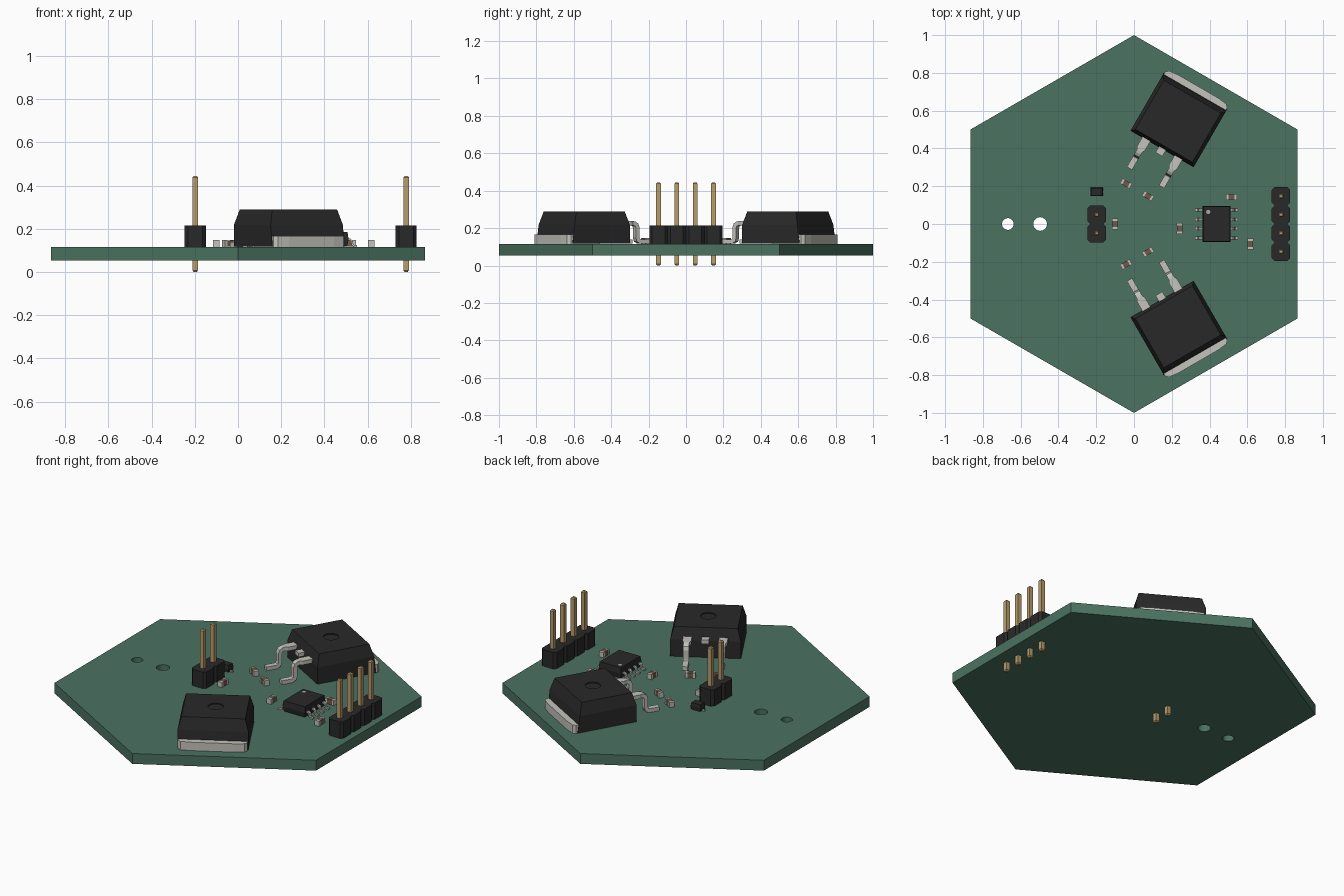
import bpy, bmesh, math
from mathutils import Matrix, Vector

if "Cube" in bpy.data.objects:
    bpy.data.objects.remove(bpy.data.objects["Cube"])

TOP, PITCH = 0.116, 0.098


def material(name, r, g, b):
    m = bpy.data.materials.new(name)
    m.diffuse_color = (r, g, b, 1)
    m.use_nodes = True
    m.node_tree.nodes["Principled BSDF"].inputs["Base Color"].default_value = m.diffuse_color
    return m


GREEN = material("board_green", 0.07, 0.17, 0.12)
BLACK = material("black_plastic", 0.022, 0.022, 0.023)
GOLD = material("gold", 0.48, 0.34, 0.15)
METAL = material("tinned_metal", 0.55, 0.54, 0.50)
BROWN = material("brown_ceramic", 0.16, 0.10, 0.075)
MARK = material("pale_mark", 0.4, 0.4, 0.4)


def loft(bm, rings, M=Matrix()):
    """Join closed rings of equal point count and cap both ends."""
    vs = [[bm.verts.new(M @ Vector(p)) for p in r] for r in rings]
    n = len(vs[0])
    for a, b in zip(vs, vs[1:]):
        for i in range(n):
            bm.faces.new((a[i], a[(i + 1) % n], b[(i + 1) % n], b[i]))
    bm.faces.new(vs[0][::-1])
    bm.faces.new(vs[-1])


def rect(x0, x1, y0, y1, z):
    return [(x0, y0, z), (x1, y0, z), (x1, y1, z), (x0, y1, z)]


def square(x, y, h, z):
    return rect(x - h, x + h, y - h, y + h, z)


def circle(x, y, r, z, n=24):
    return [(x + r * math.cos(math.tau * i / n), y + r * math.sin(math.tau * i / n), z) for i in range(n)]


def prism(bm, pts, z0, z1, M=Matrix()):
    loft(bm, [[(x, y, z) for x, y in pts] for z in (z0, z1)], M)


def ribbon(bm, path, y, t, M=Matrix()):
    """Bent flat lead: path of (x, z, width), thickness t."""
    rings = []
    for i, (x, z, w) in enumerate(path):
        a, b = path[max(i - 1, 0)], path[min(i + 1, len(path) - 1)]
        d = Vector((b[0] - a[0], b[1] - a[1])).normalized() * t / 2
        nx, nz = -d.y, d.x
        rings.append([(x + s * nx, y + k * w / 2, z + s * nz)
                      for s, k in ((1, -1), (1, 1), (-1, 1), (-1, -1))])
    loft(bm, rings, M)


def finish(bm, name, mat):
    bmesh.ops.recalc_face_normals(bm, faces=bm.faces)
    me = bpy.data.meshes.new(name)
    bm.to_mesh(me)
    bm.free()
    me.materials.append(mat)
    ob = bpy.data.objects.new(name, me)
    bpy.context.collection.objects.link(ob)
    return ob


def cut(ob, cutter):
    mod = ob.modifiers.new("cut", 'BOOLEAN')
    mod.operation, mod.solver, mod.object = 'DIFFERENCE', 'EXACT', cutter
    cutter.hide_render = True
    cutter.hide_set(True)


# Hexagonal board with two through holes
bm = bmesh.new()
loft(bm, [[(math.sin(math.tau * i / 6), math.cos(math.tau * i / 6), z) for i in range(6)]
          for z in (0.054, TOP)])
board = finish(bm, "board", GREEN)
bm = bmesh.new()
for x, r in ((-0.668, 0.031), (-0.497, 0.036)):
    loft(bm, [circle(x, 0, r, 0, 32), circle(x, 0, r, 0.2, 32)])
cut(board, finish(bm, "hole_cutter", GREEN))


# Pin headers: notched housings with square pins
def header(name, x, count):
    h, c = PITCH / 2, 0.015
    ys = [(i - (count - 1) / 2) * PITCH for i in range(count)]
    right = [p for y in ys for p in ((h - c, y - h), (h, y - h + c), (h, y + h - c), (h - c, y + h))]
    right = [p for i, p in enumerate(right) if not (i % 4 == 3 and i < len(right) - 1)]
    outline = [(x + a, b) for a, b in right] + [(x - a, b) for a, b in reversed(right)]
    bm = bmesh.new()
    prism(bm, outline, TOP, TOP + PITCH)
    finish(bm, name + "_housing", BLACK)
    bm = bmesh.new()
    for y in ys:
        loft(bm, [square(x, y, r, z) for r, z in
                  ((0.007, 0), (0.0124, 0.007), (0.0124, 0.438), (0.007, 0.445))])
    finish(bm, name + "_pins", GOLD)


header("two_pin_header", -0.198, 2)
header("four_pin_header", 0.778, 4)


# Large power transistors, mirrored front to back
def transistor(name, side):
    M = (Matrix.Diagonal((1, side, 1, 1)) @ Matrix.Rotation(math.radians(60), 4, 'Z')
         @ Matrix.Translation((0, 0.07, 0)))
    bm = bmesh.new()
    loft(bm, [rect(0.418, 0.771, -0.193, 0.193, TOP + 0.002),
              rect(0.418, 0.758, -0.193, 0.193, 0.218),
              rect(0.438, 0.738, -0.174, 0.174, 0.288)], M)
    body = finish(bm, name + "_body", BLACK)
    bm = bmesh.new()
    loft(bm, [circle(0.59, 0, 0.042, z) for z in (0.282, 0.31)], M)
    cut(body, finish(bm, name + "_dimple_cutter", BLACK))
    bm = bmesh.new()
    prism(bm, [(0.6, -0.19), (0.78, -0.19), (0.795, -0.175), (0.801, -0.12),
               (0.801, 0.12), (0.795, 0.175), (0.78, 0.19), (0.6, 0.19)], TOP, 0.166, M)
    finish(bm, name + "_tab", METAL)
    bm = bmesh.new()
    lead = [(0.44, 0.226, 0.048), (0.366, 0.226, 0.048), (0.35, 0.226, 0.032), (0.34, 0.224, 0.032),
            (0.329, 0.217, 0.032), (0.324, 0.203, 0.032), (0.324, 0.15, 0.032),
            (0.319, 0.135, 0.032), (0.306, 0.128, 0.032), (0.243, 0.128, 0.032)]
    for y in (-PITCH, PITCH):
        ribbon(bm, lead, y, 0.023, M)
    ribbon(bm, [(0.44, 0.226, 0.042), (0.385, 0.226, 0.042)], 0, 0.023, M)
    finish(bm, name + "_leads", METAL)


transistor("rear_transistor", 1)
transistor("front_transistor", -1)

# Eight-lead chip
C = Matrix.Translation((0.437, 0, 0))
bm = bmesh.new()
loft(bm, [rect(-a, a, -b, b, z) for a, b, z in
          ((0.068, 0.091, 0.121), (0.075, 0.096, 0.15), (0.07, 0.092, 0.184))], C)
finish(bm, "chip_body", BLACK)
bm = bmesh.new()
for turn in (0, math.pi):
    for i in range(4):
        ribbon(bm, [(0.065, 0.15, 0.016), (0.082, 0.15, 0.016), (0.089, 0.144, 0.016),
                    (0.093, 0.127, 0.016), (0.1, 0.121, 0.016), (0.114, 0.121, 0.016)],
               (i - 1.5) * 0.049, 0.009, C @ Matrix.Rotation(turn, 4, 'Z'))
finish(bm, "chip_leads", METAL)
bm = bmesh.new()
loft(bm, [circle(0.393, 0.064, 0.011, z) for z in (0.18, 0.1848)])
finish(bm, "chip_dot", MARK)

# Small diode
D = Matrix.Translation((-0.198, 0.17, 0))
bm = bmesh.new()
loft(bm, [rect(-a, a, -b, b, z) for a, b, z in
          ((0.03, 0.021, 0.118), (0.033, 0.023, 0.138), (0.029, 0.02, 0.158))], D)
finish(bm, "diode_body", BLACK)
bm = bmesh.new()
for s in (-1, 1):
    loft(bm, [rect(min(s * 0.02, s * 0.045), max(s * 0.02, s * 0.045), -0.006, 0.006, z)
              for z in (TOP, 0.124)], D)
finish(bm, "diode_leads", METAL)

# Chip capacitors: x, y, angle
parts = [(-0.042, 0.214, -30), (0.074, 0.148, -30), (-0.042, -0.214, 30), (0.074, -0.148, 30),
         (-0.1, 0, 90), (0.241, -0.024, 90), (0.516, 0.143, 0), (0.616, -0.106, 90)]
for i, (x, y, a) in enumerate(parts):
    M = Matrix.Translation((x, y, 0)) @ Matrix.Rotation(math.radians(a), 4, 'Z')
    bm = bmesh.new()
    loft(bm, [rect(-0.02, 0.02, -0.0145, 0.0145, z) for z in (TOP + 0.001, 0.146)], M)
    finish(bm, f"capacitor_{i + 1}_body", BROWN)
    bm = bmesh.new()
    for x0, x1 in ((-0.029, -0.016), (0.016, 0.029)):
        loft(bm, [rect(x0, x1, -0.0155, 0.0155, z) for z in (TOP, 0.147)], M)
    finish(bm, f"capacitor_{i + 1}_ends", METAL)
